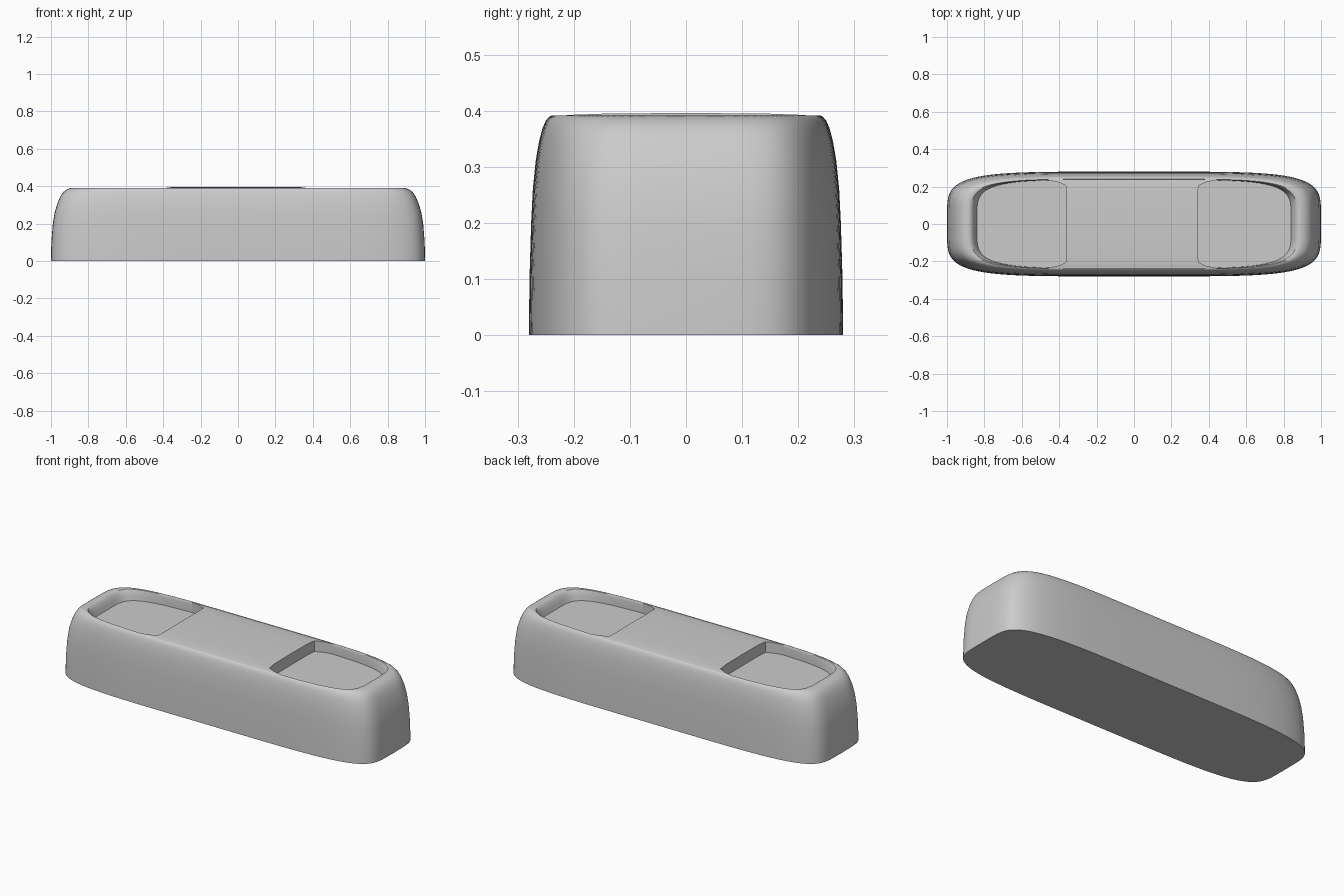
import bpy, math

if "Cube" in bpy.data.objects:
    bpy.data.objects.remove(bpy.data.objects["Cube"])

N = 128

def ring(a, b, z, n):
    # superellipse outline
    pts = []
    for i in range(N):
        t = 2 * math.pi * i / N
        c, s = math.cos(t), math.sin(t)
        pts.append((math.copysign(abs(c) ** (2 / n), c) * a,
                    math.copysign(abs(s) ** (2 / n), s) * b, z))
    return pts

def make(name, verts, faces):
    me = bpy.data.meshes.new(name)
    me.from_pydata(verts, [], faces)
    ob = bpy.data.objects.new(name, me)
    bpy.context.collection.objects.link(ob)
    bpy.context.view_layer.objects.active = ob
    ob.select_set(True)
    bpy.ops.object.shade_smooth_by_angle(angle=math.radians(35))
    ob.select_set(False)
    return ob

def loft(name, rings):
    verts = [p for r in rings for p in r]
    m = len(rings[0])
    faces = [(k * m + i, k * m + (i + 1) % m, (k + 1) * m + (i + 1) % m, (k + 1) * m + i)
             for k in range(len(rings) - 1) for i in range(m)]
    faces.append(tuple(reversed(range(m))))
    faces.append(tuple(range((len(rings) - 1) * m, len(rings) * m)))
    return make(name, verts, faces)

# Body: outer wall, rolled rim and recessed floor (z, inset x, inset y)
profile = [(0, 0, 0), (.1, .002, .001), (.2, .010, .004), (.26, .020, .007),
           (.31, .035, .012), (.345, .05, .018), (.368, .065, .024),
           (.382, .083, .03), (.389, .1, .036), (.391, .115, .040),
           (.388, .128, .042), (.375, .14, .043), (.355, .15, .044), (.33, .16, .044)]
loft("body_tray", [ring(1 - dx, .28 - dy, z, 5) for z, dx, dy in profile])

# Centre bridge between the two pockets, flaring into the rim
section = [(-.243, .388, .11), (-.235, .389, .10), (-.222, .391, .04), (-.205, .3925, .005),
           (-.15, .3945, 0), (0, .396, 0)]
section += [(-y, z, f) for y, z, f in reversed(section[:-1])]
verts, faces = [], []
for y, z, f in section:
    x0, x1 = -.36 - f, .34 + f
    verts += [(x0, y, .32), (x1, y, .32), (x1, y, z), (x0, y, z)]
for k in range(len(section) - 1):
    for i in range(4):
        j = (i + 1) % 4
        faces.append((k * 4 + i, k * 4 + 4 + i, k * 4 + 4 + j, k * 4 + j))
e = len(verts) - 4
faces += [(0, 1, 2, 3), (e + 3, e + 2, e + 1, e)]
make("centre_bridge", verts, faces)
